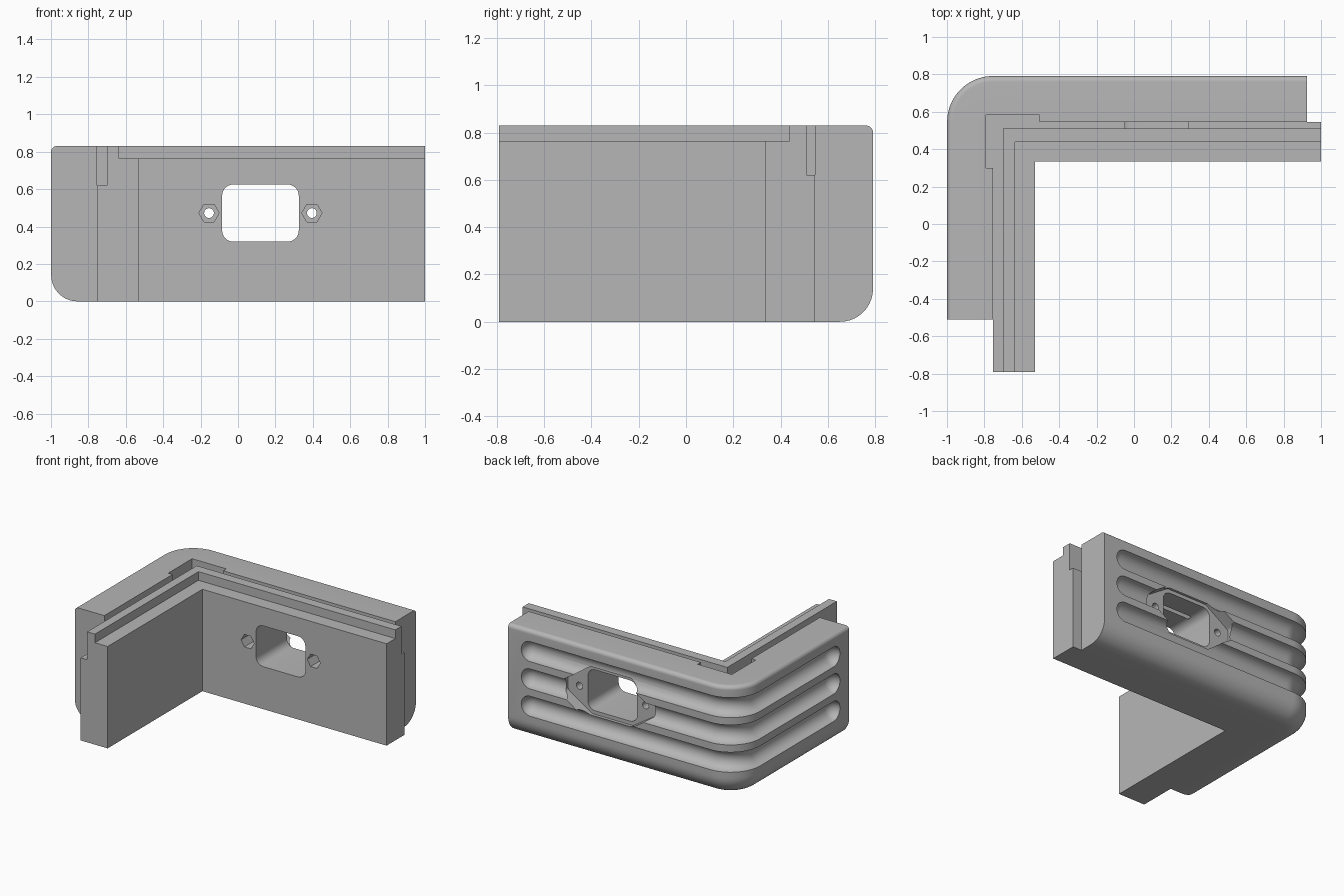
import bpy
import bmesh
from math import sin, cos, pi, sqrt
from mathutils import Vector

if "Cube" in bpy.data.objects:
    bpy.data.objects.remove(bpy.data.objects["Cube"])

grey = bpy.data.materials.new("plain grey")
grey.use_nodes = True
grey.diffuse_color = (0.47, 0.47, 0.47, 1)
grey.node_tree.nodes["Principled BSDF"].inputs["Base Color"].default_value = (0.47, 0.47, 0.47, 1)

UP = Vector((0, 0, 1))
HEIGHT = 0.83
CORNER = Vector((-0.754, 0.546, 0))   # centre of the rounded outer corner
R = 0.245                             # thickness of the outer shell


def loft(name, rings):
    """Skin a closed solid through rings of equal point count."""
    bm = bmesh.new()
    loops = [[bm.verts.new(p) for p in ring] for ring in rings]
    n = len(loops[0])
    for a, b in zip(loops, loops[1:]):
        for i in range(n):
            j = (i + 1) % n
            bm.faces.new((a[i], a[j], b[j], b[i]))
    bm.faces.new(loops[0])
    bm.faces.new(loops[-1])
    bmesh.ops.remove_doubles(bm, verts=bm.verts, dist=1e-5)
    bmesh.ops.recalc_face_normals(bm, faces=bm.faces)
    mesh = bpy.data.meshes.new(name)
    bm.to_mesh(mesh)
    bm.free()
    mesh.materials.append(grey)
    obj = bpy.data.objects.new(name, mesh)
    bpy.context.collection.objects.link(obj)
    return obj


def prism(name, outline, y0, y1):
    """Extrude an x-z outline along y."""
    return loft(name, [[(x, y, z) for x, z in outline] for y in (y0, y1)])


def box(name, x0, x1, y0, y1, z0, z1):
    return prism(name, [(x0, z0), (x1, z0), (x1, z1), (x0, z1)], y0, y1)


def ring(cx, cz, r, n):
    return [(cx + r * cos(2 * pi * i / n), cz + r * sin(2 * pi * i / n)) for i in range(n)]


def rounded(corners, r, n=6):
    """Round each corner of a convex outline."""
    pts = []
    for i, c in enumerate(corners):
        c = Vector(c)
        a = (Vector(corners[i - 1]) - c).normalized()
        b = (Vector(corners[(i + 1) % len(corners)]) - c).normalized()
        half = a.angle(b) / 2
        centre = c + (a + b).normalized() * r / sin(half)
        sweep = pi - 2 * half
        mid = (c - centre).normalized()
        side = Vector((-mid.y, mid.x))
        for k in range(n + 1):
            t = (k / n - 0.5) * sweep
            pts.append(tuple(centre + r * (mid * cos(t) + side * sin(t))))
    return pts


def shell_path(y_end, x_end, n=20):
    """Stations (base point, outward direction) around the outer corner."""
    path = [(Vector((CORNER.x, y_end, 0)), Vector((-1, 0, 0)))]
    for i in range(n + 1):
        t = pi - i / n * pi / 2
        path.append((CORNER, Vector((cos(t), sin(t), 0))))
    path.append((Vector((x_end, CORNER.y, 0)), Vector((0, 1, 0))))
    return path


# Outer shell: rounded lower and upper outer edges swept around the corner
section = [(0, 0)]
for radius, z, start in ((0.14, 0.14, -pi / 2), (0.03, HEIGHT - 0.03, 0)):
    for k in range(11):
        t = start + k / 10 * pi / 2
        section.append((R - radius + radius * cos(t), z + radius * sin(t)))
section.append((0, HEIGHT))
shell = loft("outer_shell", [[p + d * o + UP * z for o, z in section]
                             for p, d in shell_path(-0.51, 0.925)])

# Inner wall: stepped top with seal channel, ridge and ledge
channel_z, ledge_z = 0.62, 0.765
steps = [(CORNER.x, CORNER.y, 0), (CORNER.x, CORNER.y, channel_z),
         (-0.70, 0.51, channel_z), (-0.70, 0.51, HEIGHT),
         (-0.635, 0.438, HEIGHT), (-0.635, 0.438, ledge_z),
         (-0.53, 0.335, ledge_z), (-0.53, 0.335, 0)]
wall = loft("inner_wall", [[(x, -0.79, z) for x, y, z in steps],
                           steps,
                           [(1, y, z) for x, y, z in steps]])

# Round-ended grooves wrapping the outer faces
shell_cutters = []
groove = 0.075
path = shell_path(-0.325, 0.74)
for z in (0.26, 0.465, 0.67):
    stations = [(p + d * R, d, groove) for p, d in path]
    for end, along in ((0, Vector((0, -1, 0))), (-1, Vector((1, 0, 0)))):
        p, d, _ = stations[end]
        cap = [(p + along * groove * sin(k * pi / 16.2), d, groove * cos(k * pi / 16.2))
               for k in range(1, 9)]
        stations = cap[::-1] + stations if end == 0 else stations + cap
    shell_cutters.append(loft("groove_cutter", [
        [p + UP * (z + r * sin(k * pi / 12)) + d * r * cos(k * pi / 12) for k in range(24)]
        for p, d, r in stations]))

# Corner relief pockets beside the channel
shell_cutters.append(box("pocket_cutter", -0.79, -0.74, 0.30, 0.584, channel_z, 1))
shell_cutters.append(box("pocket_cutter", -0.77, -0.505, 0.53, 0.584, channel_z, 1))

# Socket flange recess in the back face
cx, cz = 0.12, 0.472
flange = [(0.37, -0.05), (0.37, 0.05), (0.17, 0.18), (-0.17, 0.18),
          (-0.37, 0.05), (-0.37, -0.05), (-0.17, -0.18), (0.17, -0.18)]
shell_cutters.append(prism("flange_cutter",
                           rounded([(cx + x, cz + z) for x, z in flange], 0.03, 4), 0.70, 1))

# Socket opening and screw holes pass through both parts
w, h = 0.205, 0.153
opening = rounded([(cx - w, cz - h), (cx + w, cz - h), (cx + w, cz + h), (cx - w, cz + h)], 0.06)
through = [prism("opening_cutter", opening, 0.2, 1)]
nuts = []
for side in (-1, 1):
    x = cx + side * 0.275
    through.append(prism("screw_cutter", ring(x, cz, 0.026, 24), 0.2, 1))
    nuts.append(prism("nut_cutter", ring(x, cz, 0.054, 6), 0.2, 0.46))


def cut(target, cutters):
    bpy.context.view_layer.objects.active = target
    for c in cutters:
        mod = target.modifiers.new("cut", 'BOOLEAN')
        mod.operation = 'DIFFERENCE'
        mod.solver = 'EXACT'
        mod.object = c
        bpy.ops.object.modifier_apply(modifier=mod.name)


cut(shell, shell_cutters + through)
cut(wall, nuts + through)
for c in shell_cutters + through + nuts:
    bpy.data.objects.remove(c)

# Smooth curved faces, keep machined edges sharp
bpy.ops.object.select_all(action='DESELECT')
for part in (shell, wall):
    part.select_set(True)
bpy.context.view_layer.objects.active = shell
bpy.ops.object.shade_smooth_by_angle(angle=pi / 6)
